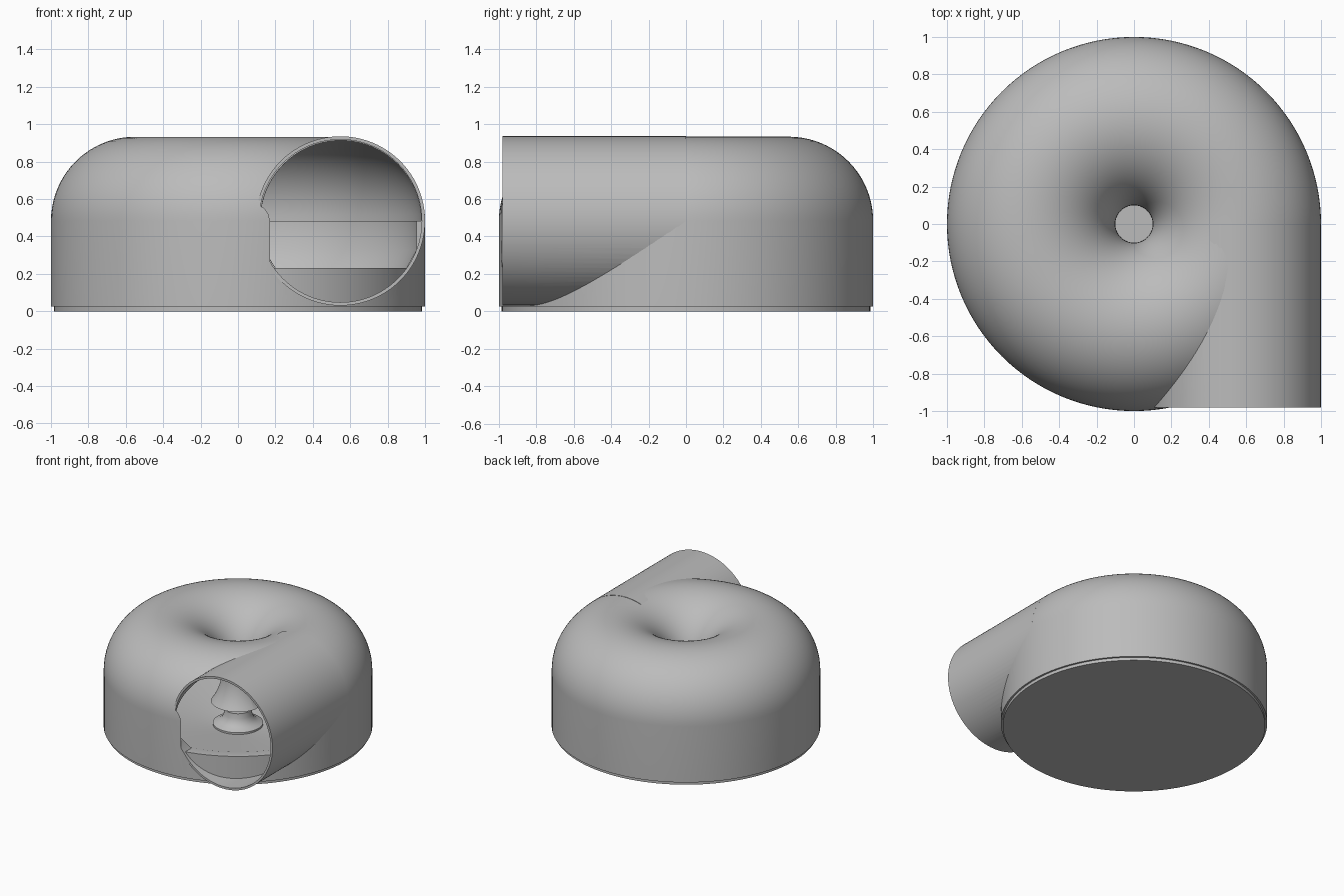
import bpy
import bmesh
from math import sin, cos, radians, pi
from mathutils import Matrix, Vector

old = bpy.data.objects.get("Cube")
if old:
    bpy.data.objects.remove(old)

GREY = (0.5, 0.5, 0.5, 1)
grey = bpy.data.materials.new("plain grey")
grey.use_nodes = True
grey.diffuse_color = GREY
grey.node_tree.nodes["Principled BSDF"].inputs["Base Color"].default_value = GREY

RING, MID = 0.55, 0.483      # ring centre line: radius and height
TUBE_X, TUBE_R = 0.5475, 0.4525


def finish(name, bm):
    bmesh.ops.recalc_face_normals(bm, faces=bm.faces)
    mesh = bpy.data.meshes.new(name)
    bm.to_mesh(mesh)
    bm.free()
    mesh.materials.append(grey)
    obj = bpy.data.objects.new(name, mesh)
    bpy.context.collection.objects.link(obj)
    return obj


def lathe(name, profile, closed=False, steps=128):
    """Revolve (radius, height) points about z."""
    bm = bmesh.new()
    verts = [bm.verts.new((r, 0, z)) for r, z in profile]
    edges = [bm.edges.new(pair) for pair in zip(verts, verts[1:])]
    if closed:
        edges.append(bm.edges.new((verts[-1], verts[0])))
    bmesh.ops.spin(bm, geom=verts + edges, cent=(0, 0, 0), axis=(0, 0, 1),
                   angle=2 * pi, steps=steps)
    bmesh.ops.remove_doubles(bm, verts=bm.verts, dist=0.0001)
    return finish(name, bm)


def pipe(name, radius, y0, y1):
    """Solid cylinder along y."""
    bm = bmesh.new()
    place = Matrix.Translation(Vector((TUBE_X, (y0 + y1) / 2, MID))) @ Matrix.Rotation(pi / 2, 4, "X")
    bmesh.ops.create_cone(bm, cap_ends=True, segments=96, radius1=radius,
                          radius2=radius, depth=y1 - y0, matrix=place)
    return finish(name, bm)


def arc(radius, start, end, steps):
    angles = [radians(start + (end - start) * i / steps) for i in range(steps + 1)]
    return [(RING + radius * cos(a), MID + radius * sin(a)) for a in angles]


def cut(obj, cutter):
    mod = obj.modifiers.new("cut", "BOOLEAN")
    mod.operation = "DIFFERENCE"
    mod.solver = "EXACT"
    mod.object = cutter
    bpy.context.view_layer.objects.active = obj
    bpy.ops.object.modifier_apply(modifier=mod.name)


# Chamber shell: round top, throat with a bell mouth, thicker lower wall
shell = lathe("chamber_shell",
              [(1, 0.025)] + arc(0.45, 0, 214, 48) + arc(0.43, 215.8, 0, 48)
              + [(0.955, MID), (0.955, 0.33), (0.9, 0.23), (0.98, 0.23), (0.98, 0.025)],
              closed=True)

# Inlet pipe, tangent to the chamber
inlet = pipe("inlet_pipe", TUBE_R, -0.98, 0)

# Base plug: rim, dished floor and flared centre post
post = [(0.187, 0.04), (0.187, 0.055), (0.15, 0.07), (0.12, 0.095), (0.105, 0.13), (0.1, 0.17)]
base = lathe("base_plug",
             [(0, 0), (0.985, 0), (0.985, 0.025), (0.98, 0.025), (0.98, 0.23),
              (0.9, 0.23), (0.2, 0.04)] + post + [(0, 0.17)])

# Hollow out the pipe and open it into the chamber
bore = pipe("bore_cutter", 0.435, -0.985, -0.02)
core = lathe("core_cutter", [(0, -0.02), (0.98, -0.02)] + arc(0.43, 0, 90, 24) + [(0, MID + 0.43)])
cut(inlet, bore)
cut(inlet, core)
cut(shell, bore)
for helper in (bore, core):
    bpy.data.objects.remove(helper)

# Smooth shading with crisp rims
for obj in (shell, inlet, base):
    bpy.ops.object.select_all(action="DESELECT")
    obj.select_set(True)
    bpy.context.view_layer.objects.active = obj
    bpy.ops.object.shade_smooth_by_angle(angle=radians(30))
